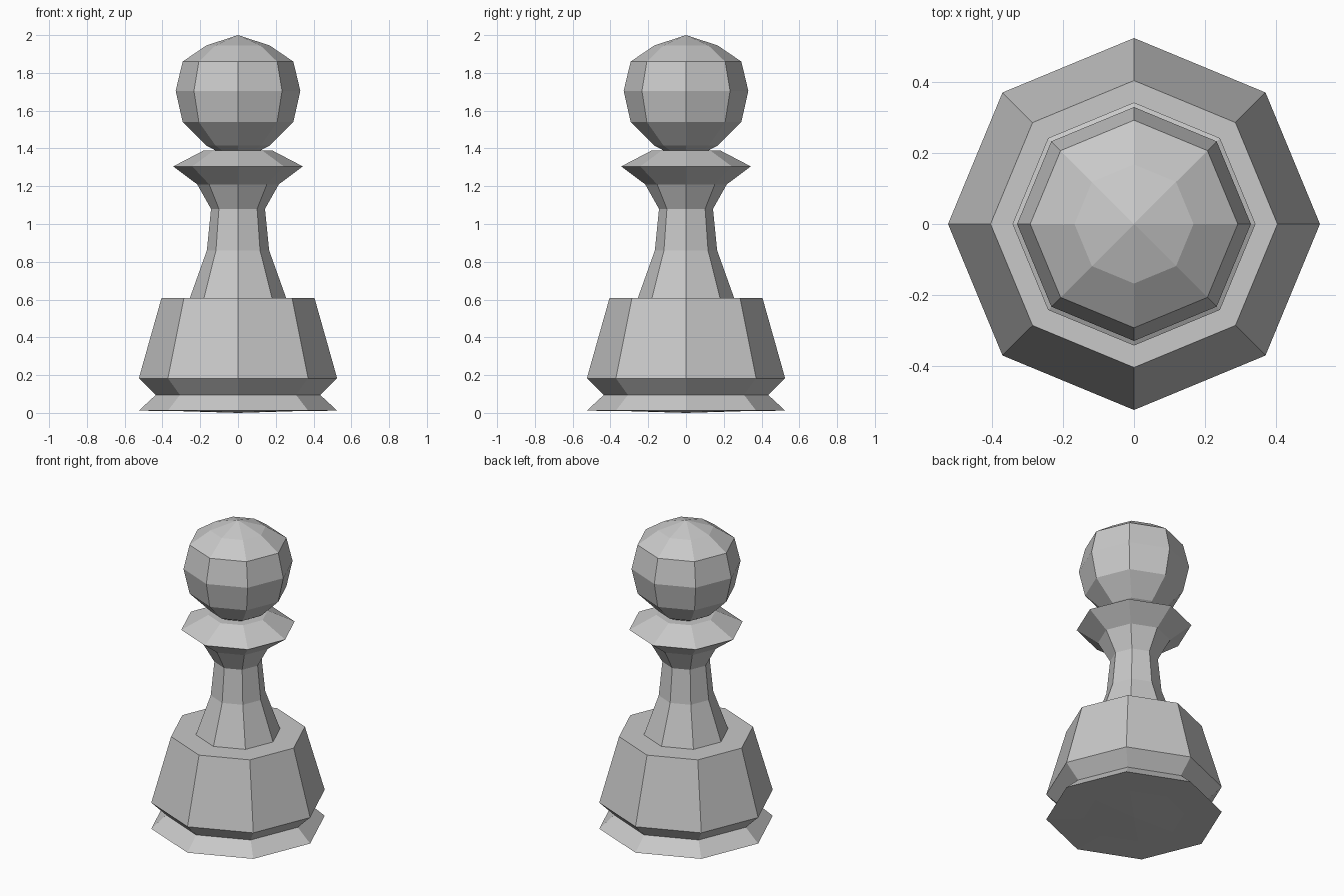
import bpy
import bmesh
import math

SIDES = 8

cube = bpy.data.objects.get("Cube")
if cube:
    bpy.data.objects.remove(cube, do_unlink=True)

grey = bpy.data.materials.new("light_grey")
grey.use_nodes = True
colour = (0.58, 0.58, 0.58, 1)
grey.diffuse_color = colour
grey.node_tree.nodes["Principled BSDF"].inputs["Base Color"].default_value = colour


def turned_part(name, profile):
    """Turn a bottom-to-top (radius, height) profile into an octagonal part."""
    bm = bmesh.new()
    rings = []
    for radius, z in profile:
        if radius == 0:
            rings.append([bm.verts.new((0, 0, z))] * SIDES)
            continue
        angles = [math.tau * i / SIDES for i in range(SIDES)]
        rings.append([bm.verts.new((radius * math.cos(a), radius * math.sin(a), z))
                      for a in angles])
    for low, high in zip(rings, rings[1:]):
        for i in range(SIDES):
            j = (i + 1) % SIDES
            corners = dict.fromkeys((low[i], low[j], high[j], high[i]))
            bm.faces.new(list(corners))
    mesh = bpy.data.meshes.new(name)
    bm.to_mesh(mesh)
    bm.free()
    mesh.materials.append(grey)
    obj = bpy.data.objects.new(name, mesh)
    bpy.context.collection.objects.link(obj)
    return obj


# Flared foot with a slightly domed underside
turned_part("foot", [(0, 0), (0.3, 0.009), (0.525, 0.012), (0.435, 0.095)])

# Tapered base with a flat ledge on top
turned_part("base", [(0.435, 0.095), (0.525, 0.183), (0.405, 0.608), (0.255, 0.608)])

# Slender stem
turned_part("stem", [(0.255, 0.608), (0.165, 0.86), (0.143, 1.08), (0.216, 1.21)])

# Sharp-edged collar
turned_part("collar", [(0.216, 1.21), (0.343, 1.305), (0.18, 1.39), (0.12, 1.39)])

# Faceted ball head
turned_part("head", [(0.12, 1.39), (0.168, 1.415), (0.293, 1.54), (0.33, 1.705),
                     (0.293, 1.86), (0.168, 1.945), (0, 2)])
